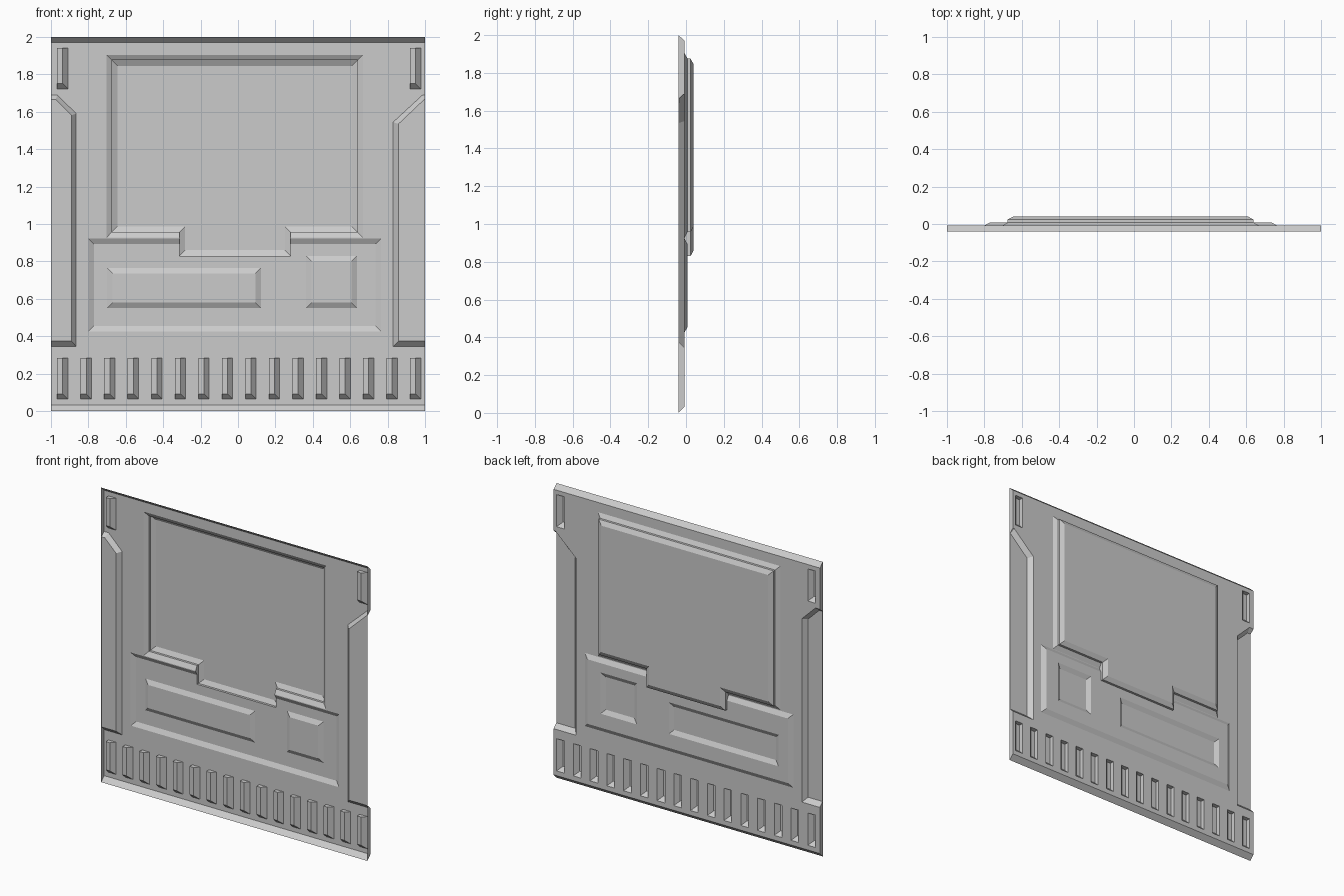
import bpy, bmesh

if "Cube" in bpy.data.objects:
    bpy.data.objects.remove(bpy.data.objects["Cube"])

grey = bpy.data.materials.new("panel grey")
grey.diffuse_color = (0.6, 0.6, 0.6, 1)
grey.use_nodes = True
grey.node_tree.nodes["Principled BSDF"].inputs["Base Color"].default_value = grey.diffuse_color

BASE, LOW, STEP, TOP, SKIRT = -0.008, 0.008, 0.024, 0.04, -0.04
FLOOR = -0.037


def rect(x0, x1, z0, z1):
    return [(x0, z0), (x1, z0), (x1, z1), (x0, z1)]


def loft(name, rings):
    """Closed solid through rings given as (y, outline in x and z)."""
    bm = bmesh.new()
    loops = [[bm.verts.new((x, y, z)) for x, z in pts] for y, pts in rings]
    n = len(loops[0])
    for a, b in zip(loops, loops[1:]):
        for i in range(n):
            j = (i + 1) % n
            bm.faces.new((a[i], a[j], b[j], b[i]))
    bm.faces.new(loops[0])
    bm.faces.new(loops[-1])
    bmesh.ops.recalc_face_normals(bm, faces=bm.faces)
    mesh = bpy.data.meshes.new(name)
    bm.to_mesh(mesh)
    bm.free()
    mesh.materials.append(grey)
    ob = bpy.data.objects.new(name, mesh)
    bpy.context.collection.objects.link(ob)
    return ob


def combine(target, other, operation):
    """Apply a boolean and remove the helper."""
    mod = target.modifiers.new(operation, 'BOOLEAN')
    mod.operation, mod.object, mod.solver = operation, other, 'EXACT'
    bpy.context.view_layer.objects.active = target
    bpy.ops.object.modifier_apply(modifier=mod.name)
    bpy.data.objects.remove(other)


# Main sheet with sloped top and bottom edges
panel = loft("wall_panel", [(SKIRT, rect(-1, 1, 0, 2)),
                            (BASE, rect(-1, 1, 0.032, 1.97))])

# Lower raised field
combine(panel, loft("lower_field", [
    (-0.02, rect(-0.80, 0.765, 0.425, 0.922)),
    (BASE, rect(-0.80, 0.765, 0.425, 0.922)),
    (LOW, rect(-0.77, 0.735, 0.455, 0.893))]), 'UNION')

# Large field: sloped foot, then a stepped plate with a tongue at the bottom
combine(panel, loft("field_foot", [
    (-0.021, rect(-0.703, 0.667, 0.927, 1.904)),
    (BASE, rect(-0.703, 0.667, 0.927, 1.904)),
    (LOW, rect(-0.675, 0.639, 0.957, 1.876))]), 'UNION')


def tongue(d):
    """Plate outline pulled in by d."""
    l, r, a, b = -0.675 + d, 0.639 - d, -0.313 + d, 0.28 - d
    low, mid, top = 0.83 + d, 0.957 + d, 1.876 - d
    return [(l, mid), (a, mid), (a, low), (b, low),
            (b, mid), (r, mid), (r, top), (l, top)]


combine(panel, loft("field_plate", [(-0.022, tongue(0)), (STEP, tongue(0)),
                                    (TOP, tongue(0.03))]), 'UNION')

# Two sunken plates in the lower field
for x0, x1, z0, z1 in [(-0.70, 0.123, 0.55, 0.765), (0.364, 0.637, 0.55, 0.83)]:
    d = 0.029
    outer = rect(x0, x1, z0, z1)
    combine(panel, loft("sunken_plate", [
        (-0.0075, rect(x0 + d, x1 - d, z0 + d, z1 - d)),
        (LOW, outer), (0.02, outer)]), 'DIFFERENCE')

# Stepped-back side strips with a slanted top
sides = [([(-1.1, 1.665), (-0.975, 1.665), (-0.89, 1.582), (-0.89, 0.374), (-1.1, 0.374)],
          [(-1.1, 1.69), (-0.966, 1.69), (-0.865, 1.59), (-0.865, 0.345), (-1.1, 0.345)]),
         ([(1.1, 1.665), (0.995, 1.665), (0.858, 1.535), (0.858, 0.374), (1.1, 0.374)],
          [(1.1, 1.69), (0.987, 1.69), (0.83, 1.545), (0.83, 0.345), (1.1, 0.345)])]
for inner, outer in sides:
    combine(panel, loft("side_strip", [(FLOOR, inner), (BASE, outer),
                                       (0.01, outer)]), 'DIFFERENCE')

# Row of slots along the bottom and one in each upper corner
slots = [(-0.967 + i * 1.887 / 15, 0.064, 0.283) for i in range(16)]
slots += [(-0.967, 1.722, 1.94), (0.92, 1.722, 1.94)]
for x, z0, z1 in slots:
    outer = rect(x, x + 0.058, z0, z1)
    combine(panel, loft("slot", [(FLOOR, rect(x, x + 0.03, z0 + 0.028, z1)),
                                 (BASE, outer), (0.01, outer)]), 'DIFFERENCE')

# Open the flat front so the panel is a pressed sheet
bm = bmesh.new()
bm.from_mesh(panel.data)
flat = [f for f in bm.faces if all(v.co.y < SKIRT + 0.001 for v in f.verts)]
bmesh.ops.delete(bm, geom=flat, context='FACES')
bm.to_mesh(panel.data)
bm.free()
